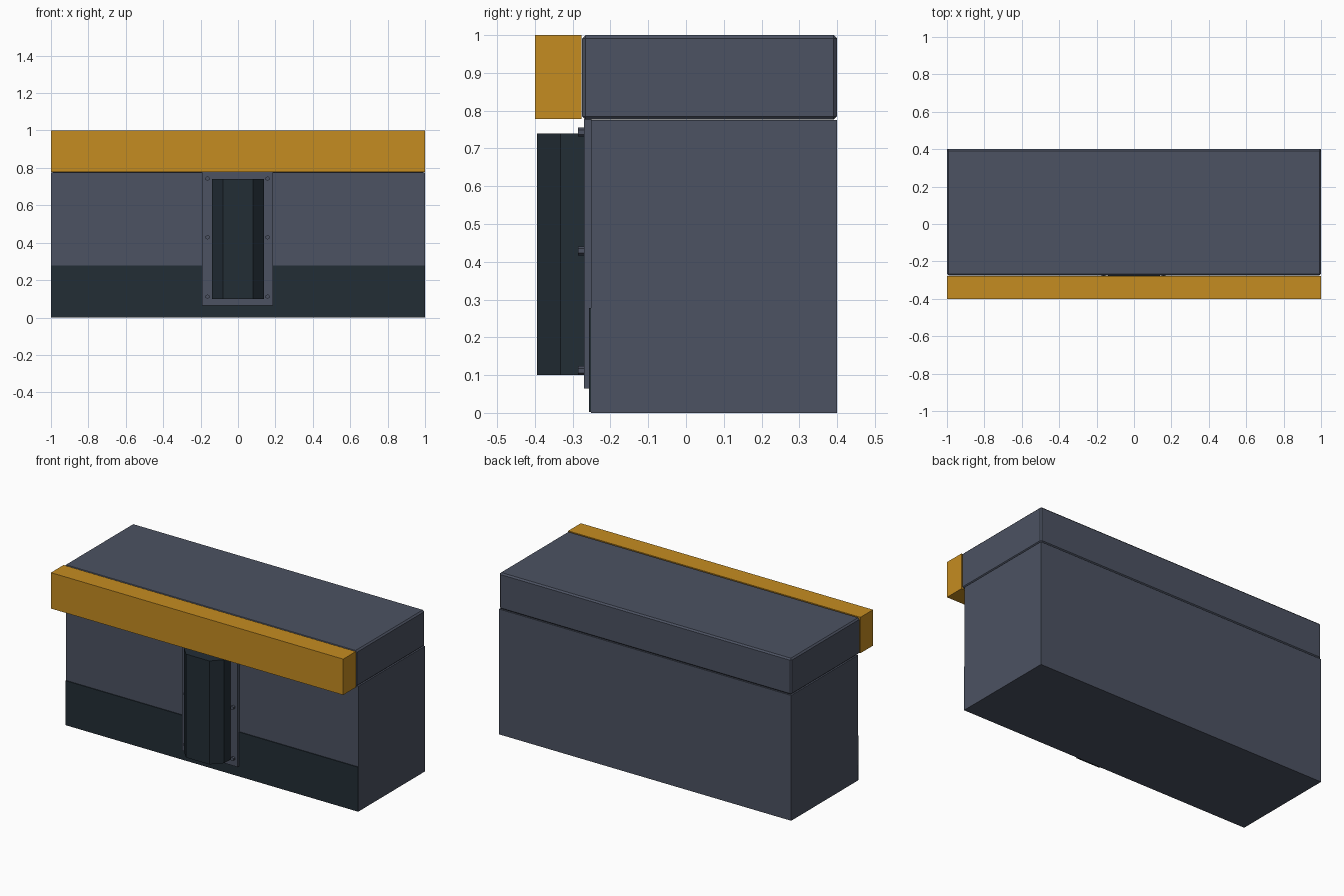
import bpy
import bmesh
from math import pi
from mathutils import Matrix

default = bpy.data.objects.get("Cube")
if default:
    bpy.data.objects.remove(default, do_unlink=True)


def material(name, rgb):
    m = bpy.data.materials.new(name)
    m.use_nodes = True
    color = (*rgb, 1)
    m.diffuse_color = color
    m.node_tree.nodes["Principled BSDF"].inputs["Base Color"].default_value = color
    return m


slate = material("slate grey", (0.072, 0.085, 0.122))
dark = material("dark rubber", (0.016, 0.026, 0.036))
amber = material("amber yellow", (0.56, 0.265, 0.015))


def add(name, bm, mat):
    bmesh.ops.recalc_face_normals(bm, faces=bm.faces)
    mesh = bpy.data.meshes.new(name)
    bm.to_mesh(mesh)
    bm.free()
    mesh.materials.append(mat)
    ob = bpy.data.objects.new(name, mesh)
    bpy.context.collection.objects.link(ob)
    return ob


def box(name, x, y, z, mat, bevel=0):
    """Box from (min, max) pairs, with an optional chamfer."""
    bm = bmesh.new()
    bmesh.ops.create_cube(bm, size=1)
    for v in bm.verts:
        v.co = [(a + b) / 2 + c * (b - a) for c, (a, b) in zip(v.co, (x, y, z))]
    ob = add(name, bm, mat)
    if bevel:
        mod = ob.modifiers.new("chamfer", "BEVEL")
        mod.width = bevel
        mod.segments = 1
    return ob


# Main body, upper block and front trim
box("body", (-1, 1), (-0.252, 0.4), (0, 0.775), slate)
box("upper_block", (-1, 1), (-0.275, 0.4), (0.776, 1), slate, 0.009)
box("top_band", (-1, 1), (-0.4, -0.277), (0.778, 1), amber)
box("kick_panel", (-1, 1), (-0.257, -0.25), (0.002, 0.277), dark)

# Mounting plate for the bumper
box("mounting_plate", (-0.193, 0.187), (-0.27, -0.25), (0.065, 0.778), slate)

# Bumper: chamfered profile extruded upward
half = [(0.138, -0.268), (0.138, -0.332), (0.08, -0.394)]
profile = half + [(-x, y) for x, y in reversed(half)]
bm = bmesh.new()
face = bm.faces.new([bm.verts.new((x, y, 0.1)) for x, y in profile])
top = bmesh.ops.extrude_face_region(bm, geom=[face])["geom"]
bmesh.ops.translate(bm, vec=(0, 0, 0.64),
                    verts=[v for v in top if isinstance(v, bmesh.types.BMVert)])
add("bumper", bm, dark)

# Hex bolts down both sides of the plate
for side, x in (("right", -0.163), ("left", 0.158)):
    for row, z in (("lower", 0.112), ("middle", 0.429), ("upper", 0.743)):
        bm = bmesh.new()
        bmesh.ops.create_cone(
            bm, cap_ends=True, segments=6, radius1=0.012, radius2=0.012, depth=0.02,
            matrix=Matrix.Translation((x, -0.276, z)) @ Matrix.Rotation(pi / 2, 4, "X"))
        add(f"{side}_{row}_bolt", bm, slate)
